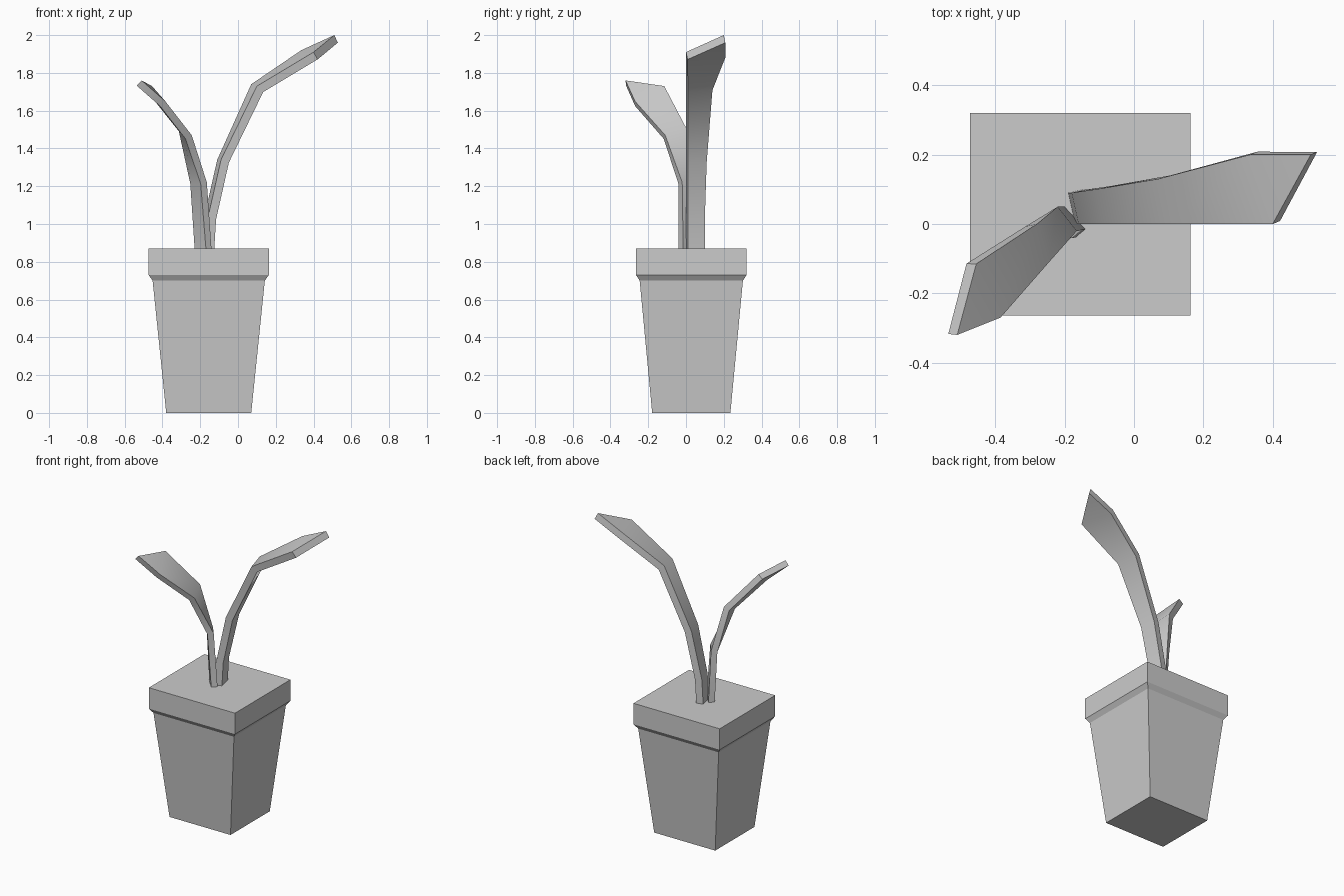
import bpy
import bmesh

default_cube = bpy.data.objects.get("Cube")
if default_cube:
    bpy.data.objects.remove(default_cube, do_unlink=True)

grey = bpy.data.materials.new("plain_grey")
grey.use_nodes = True
colour = (0.6, 0.6, 0.6, 1)
grey.diffuse_color = colour
grey.node_tree.nodes["Principled BSDF"].inputs["Base Color"].default_value = colour


def finish(bm, name):
    """Turn a bmesh into a named, coloured object."""
    mesh = bpy.data.meshes.new(name)
    bm.to_mesh(mesh)
    bm.free()
    mesh.materials.append(grey)
    obj = bpy.data.objects.new(name, mesh)
    bpy.context.collection.objects.link(obj)
    return obj


def make_pot(name, centre, depth_ratio, profile):
    """Rectangular pot lofted through (half width, height) levels."""
    bm = bmesh.new()
    rings = []
    for half, z in profile:
        rings.append([
            bm.verts.new((centre[0] + sx * half, centre[1] + sy * half * depth_ratio, z))
            for sx, sy in ((-1, -1), (1, -1), (1, 1), (-1, 1))
        ])
    for low, high in zip(rings, rings[1:]):
        for i in range(len(low)):
            j = (i + 1) % len(low)
            bm.faces.new((low[i], low[j], high[j], high[i]))
    bm.faces.new(rings[0][::-1])
    bm.faces.new(rings[-1])
    return finish(bm, name)


def make_leaf(name, right_edge, left_edge, tip, thickness):
    """Bent strip between two edges, closed by a slanted tip and thickened."""
    bm = bmesh.new()
    right = [bm.verts.new(p) for p in right_edge]
    left = [bm.verts.new(p) for p in left_edge]
    end = bm.verts.new(tip)
    for i in range(len(right) - 1):
        bm.faces.new((right[i], right[i + 1], left[i + 1], left[i]))
    bm.faces.new((right[-1], end, left[-1]))
    obj = finish(bm, name)

    solid = obj.modifiers.new("thickness", 'SOLIDIFY')
    solid.thickness = thickness
    solid.offset = -1
    solid.use_even_offset = True

    # Apply the thickness, then smooth the bends and keep the rims sharp
    bpy.ops.object.select_all(action='DESELECT')
    obj.select_set(True)
    bpy.context.view_layer.objects.active = obj
    bpy.ops.object.modifier_apply(modifier=solid.name)
    bpy.ops.object.shade_smooth_by_angle(angle=0.7)
    return obj


# Tapered pot with a stepped rim
make_pot("pot", (-0.155, 0.028), 0.92,
         [(0.225, 0), (0.297, 0.7), (0.318, 0.73), (0.318, 0.87)])

# Tall leaf, leaning to the left
make_leaf("tall_leaf",
          [(-0.17, 0, 0.86), (-0.16, 0, 1.03), (-0.09, 0, 1.34),
           (0.1, 0, 1.73), (0.4, 0, 1.91)],
          [(-0.19, 0.09, 0.86), (-0.18, 0.09, 1.03), (-0.11, 0.1, 1.34),
           (0.07, 0.13, 1.74), (0.335, 0.2, 1.92)],
          (0.51, 0.2, 2), 0.045)

# Short leaf, leaning to the right and forward
make_leaf("short_leaf",
          [(-0.2, 0.05, 0.86), (-0.22, 0.05, 1.22), (-0.28, 0, 1.51),
           (-0.455, -0.115, 1.73)],
          [(-0.14, -0.015, 0.86), (-0.165, -0.02, 1.22), (-0.245, -0.11, 1.47),
           (-0.385, -0.27, 1.65)],
          (-0.51, -0.32, 1.76), 0.038)
